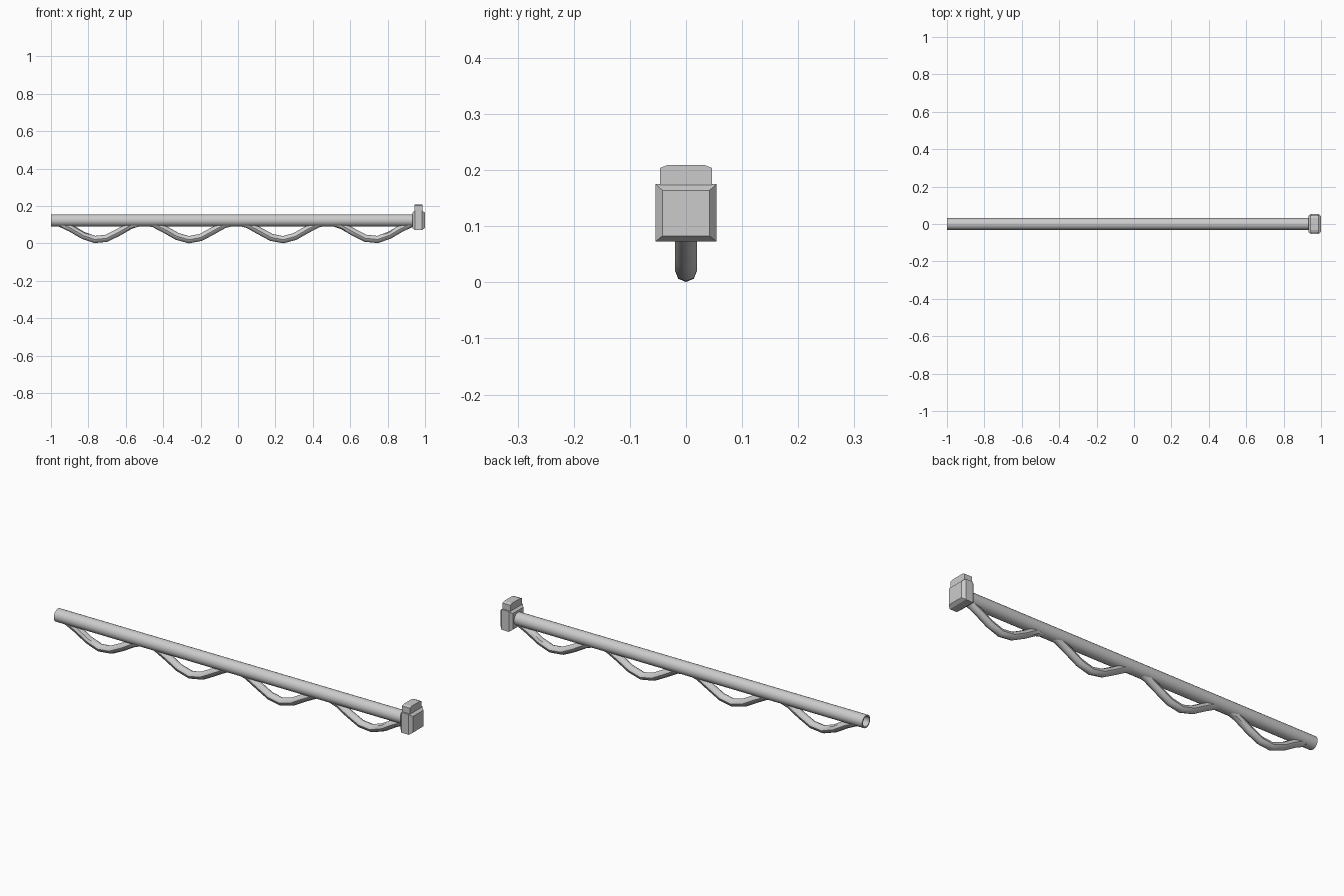
import bpy, bmesh, math

if "Cube" in bpy.data.objects:
    bpy.data.objects.remove(bpy.data.objects["Cube"])

PIPE_Z = 0.123


def make_object(name, bm):
    bmesh.ops.recalc_face_normals(bm, faces=bm.faces)
    mesh = bpy.data.meshes.new(name)
    bm.to_mesh(mesh)
    bm.free()
    ob = bpy.data.objects.new(name, mesh)
    bpy.context.collection.objects.link(ob)
    return ob


def smooth(ob, degrees):
    bpy.ops.object.select_all(action='DESELECT')
    ob.select_set(True)
    bpy.context.view_layer.objects.active = ob
    bpy.ops.object.shade_smooth_by_angle(angle=math.radians(degrees))


def loft(name, rings, caps=True, closed=False):
    """Join a row of equal-length point rings with quads."""
    bm = bmesh.new()
    rows = [[bm.verts.new(p) for p in ring] for ring in rings]
    pairs = list(zip(rows, rows[1:]))
    if closed:
        pairs.append((rows[-1], rows[0]))
    for a, b in pairs:
        for i in range(len(a)):
            j = (i + 1) % len(a)
            bm.faces.new((a[i], a[j], b[j], b[i]))
    if caps:
        bm.faces.new(rows[0])
        bm.faces.new(rows[-1])
    return make_object(name, bm)


def circle(x, r, n=20):
    return [(x, r * math.cos(2 * math.pi * i / n),
             PIPE_Z + r * math.sin(2 * math.pi * i / n)) for i in range(n)]


def rect(x, y, z0, z1):
    return [(x, -y, z0), (x, y, z0), (x, y, z1), (x, -y, z1)]


# Hollow handle pipe, open at the left end
pipe = loft("pipe", [circle(-1, 0.032), circle(0.945, 0.032),
                     circle(0.945, 0.025), circle(-1, 0.025)],
            caps=False, closed=True)
smooth(pipe, 35)

# Wavy rod forming four finger grips under the pipe
START, END, PERIOD, STEPS = -0.955, 0.935, 0.492, 30
curve = bpy.data.curves.new("wavy_grip_rod", 'CURVE')
curve.dimensions = '3D'
curve.bevel_depth = 0.0195
curve.bevel_resolution = 2
curve.use_fill_caps = True
spline = curve.splines.new('POLY')
spline.points.add(STEPS)
for i, p in enumerate(spline.points):
    x = START + (END - START) * i / STEPS
    z = 0.068 - 0.048 * math.cos(2 * math.pi * (x + 0.01 + PERIOD * 1.5) / PERIOD)
    p.co = (x, 0, z, 1)
rod = bpy.data.objects.new("wavy_grip_rod", curve)
bpy.context.collection.objects.link(rod)
bpy.ops.object.select_all(action='DESELECT')
rod.select_set(True)
bpy.context.view_layer.objects.active = rod
bpy.ops.object.convert(target='MESH')
smooth(bpy.context.object, 45)

# End block with chamfered rims on both faces
loft("end_block", [rect(0.932, 0.042, 0.083, 0.164),
                   rect(0.945, 0.054, 0.073, 0.175),
                   rect(0.985, 0.054, 0.073, 0.175),
                   rect(1.0, 0.042, 0.083, 0.164)])

# Smaller block on top with clipped corners
outline = [(-0.046, 0.165), (0.046, 0.165), (0.046, 0.204),
           (0.033, 0.209), (-0.033, 0.209), (-0.046, 0.204)]
loft("top_block", [[(x, y, z) for y, z in outline] for x in (0.943, 0.987)])
